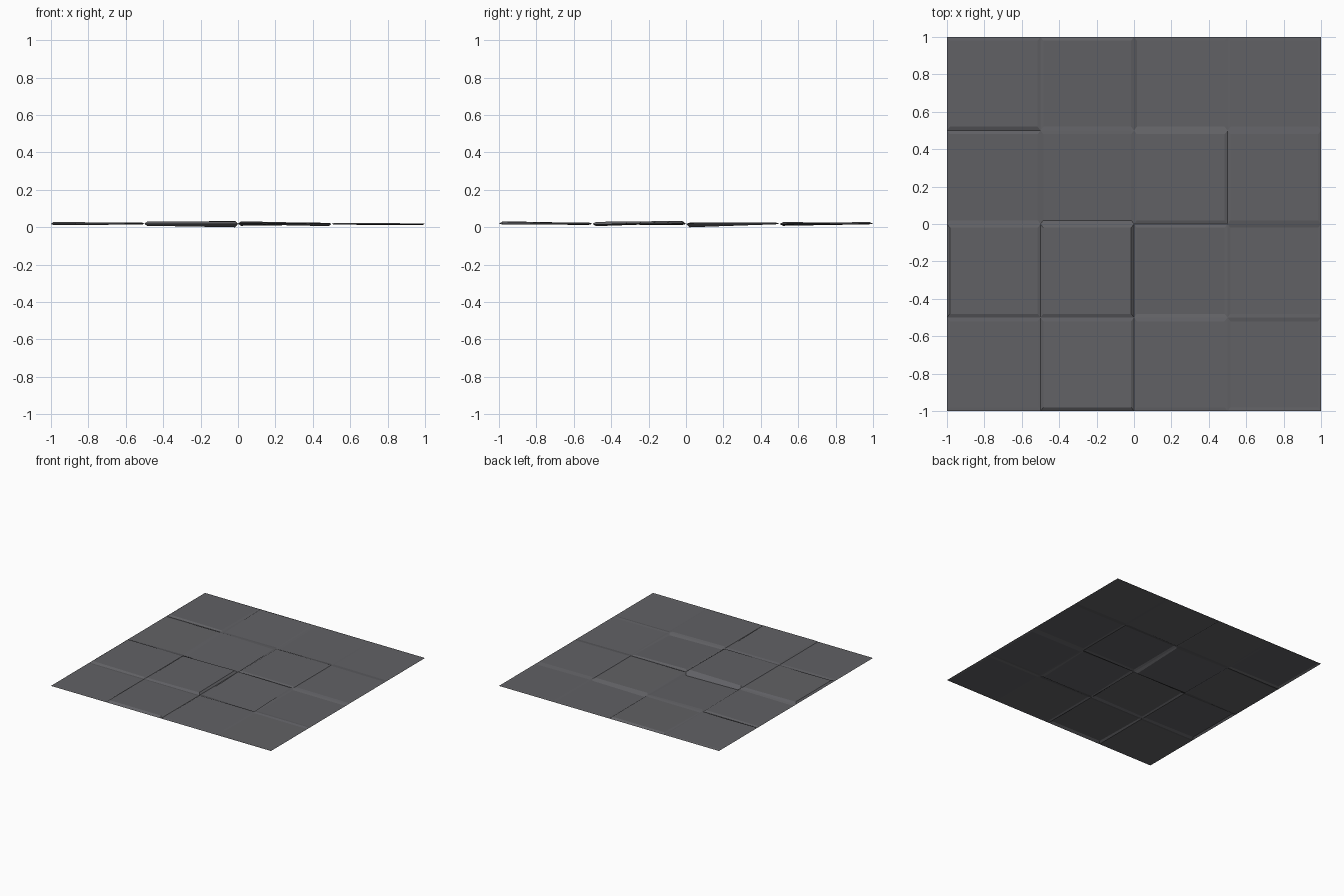
import bpy, bmesh

if "Cube" in bpy.data.objects:
    bpy.data.objects.remove(bpy.data.objects["Cube"])

# Joints between tiles lie in one plane; each slab is an inset face tilted off it.
JOINT_Z = 0.018
INSET_X, INSET_Y = 0.015, 0.02
SIZE = 0.5

# Per slab: front rise, back rise, extra on the left (minus on the right), thousandths
TILTS = [
    [(1, 3, 1), (13, 4, 1), (2, 5, 3), (-2, -4, 1)],
    [(8, 8, 3), (8, 13, -3), (-7, 9, 5), (-2, -5, 1)],
    [(-5, 6, -2), (-14, 2, 4), (6, 7, 1), (4, 3, 1)],
    [(8, 3, 2), (-3, 10, -1), (-7, 1, -3), (-3, 1, 2)],
]

bm = bmesh.new()
n = len(TILTS)
joints = [[bm.verts.new((-1 + i * SIZE, -1 + j * SIZE, JOINT_Z))
           for i in range(n + 1)] for j in range(n + 1)]

for j, row in enumerate(TILTS):
    for i, (front, back, side) in enumerate(row):
        outer = [joints[j][i], joints[j][i + 1],
                 joints[j + 1][i + 1], joints[j + 1][i]]
        signs = [(1, 1), (-1, 1), (-1, -1), (1, -1)]
        inner = []
        for v, (sx, sy) in zip(outer, signs):
            rise = (front if sy > 0 else back) + sx * side
            inner.append(bm.verts.new((v.co.x + sx * INSET_X,
                                       v.co.y + sy * INSET_Y,
                                       JOINT_Z + rise * 0.001)))
        # Slab face and its four sloping edges
        bm.faces.new(inner)
        for k in range(4):
            m = (k + 1) % 4
            bm.faces.new((outer[k], outer[m], inner[m], inner[k]))

mesh = bpy.data.meshes.new("stone_floor")
bm.to_mesh(mesh)
bm.free()
floor = bpy.data.objects.new("stone_floor", mesh)
bpy.context.collection.objects.link(floor)

# Dark slate colour
mat = bpy.data.materials.new("slate")
mat.diffuse_color = (0.12, 0.12, 0.13, 1)
mat.use_nodes = True
mat.node_tree.nodes["Principled BSDF"].inputs["Base Color"].default_value = mat.diffuse_color
mesh.materials.append(mat)
